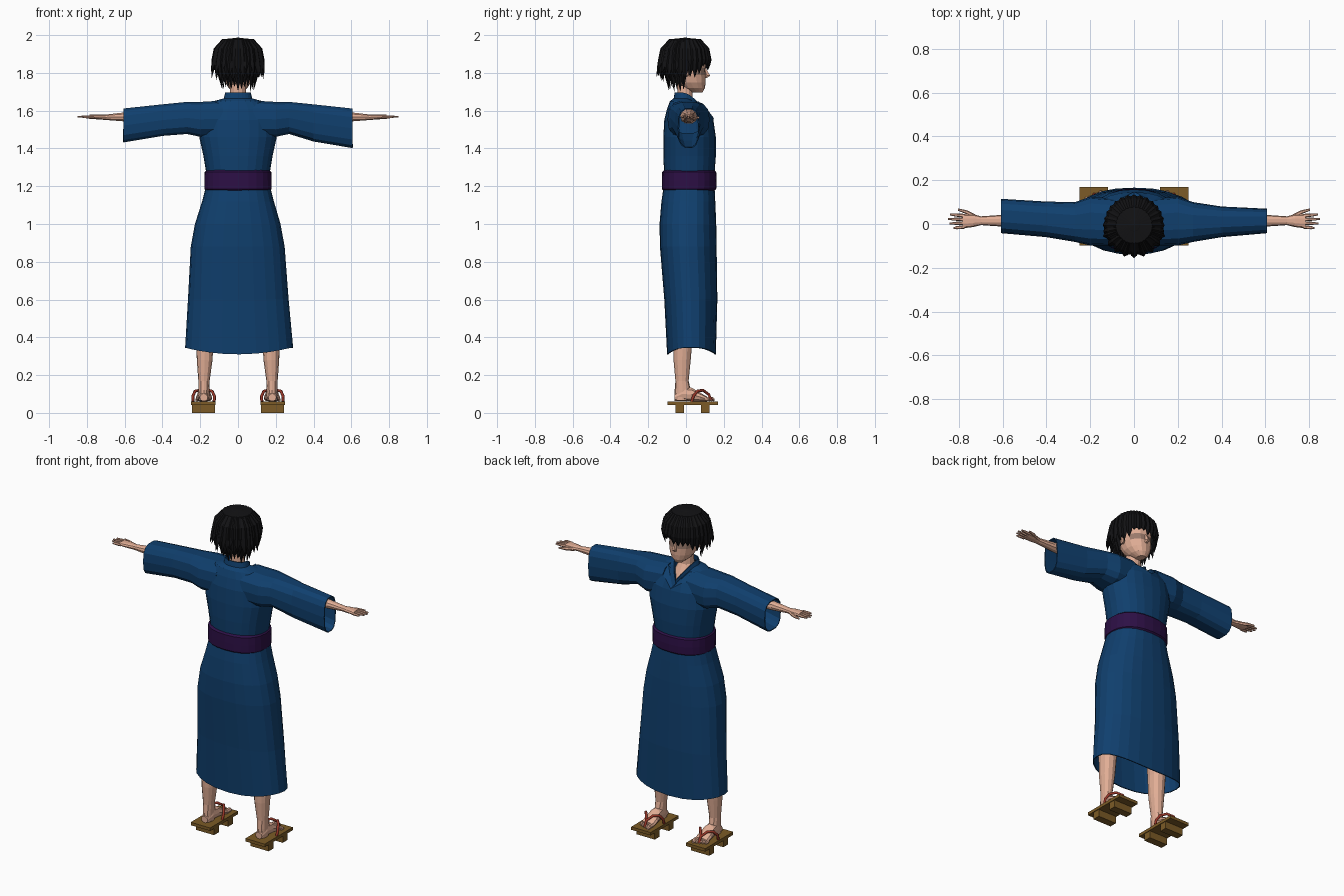
import bpy, bmesh, math, random
from mathutils import Vector

random.seed(4)
if "Cube" in bpy.data.objects:
    bpy.data.objects.remove(bpy.data.objects["Cube"])


def material(name, rgb):
    m = bpy.data.materials.new(name)
    m.use_nodes = True
    m.diffuse_color = (*rgb, 1)
    m.node_tree.nodes["Principled BSDF"].inputs["Base Color"].default_value = (*rgb, 1)
    return m


BLUE = material("indigo_cloth", (0.005, 0.05, 0.155))
PURPLE = material("purple_sash", (0.026, 0.005, 0.06))
SKIN = material("skin", (0.75, 0.42, 0.3))
SHADE = material("eye_brown", (0.33, 0.2, 0.15))
HAIR = material("black_hair", (0.006, 0.006, 0.007))
WOOD = material("sandal_wood", (0.2, 0.105, 0.02))
RED = material("red_strap", (0.3, 0.035, 0.02))


def finish(name, bm, *mats):
    bmesh.ops.recalc_face_normals(bm, faces=bm.faces)
    me = bpy.data.meshes.new(name)
    bm.to_mesh(me)
    bm.free()
    for m in mats:
        me.materials.append(m)
    ob = bpy.data.objects.new(name, me)
    bpy.context.collection.objects.link(ob)
    return ob


def oval(axis, t, u0, u1, v0, v1, n=12, p=0.9):
    """Rounded ring across an axis, filling the range u0..u1 by v0..v1."""
    pts = []
    for i in range(n):
        a = math.tau * i / n
        c, s = math.cos(a), math.sin(a)
        u = (u0 + u1) / 2 + (u1 - u0) / 2 * math.copysign(abs(c) ** p, c)
        v = (v0 + v1) / 2 + (v1 - v0) / 2 * math.copysign(abs(s) ** p, s)
        pts.append(Vector({"x": (t, u, v), "y": (u, t, v), "z": (u, v, t)}[axis]))
    return pts


def skin_rings(bm, rings, caps=True, side=1):
    rows = [[bm.verts.new((p.x * side, p.y, p.z)) for p in r] for r in rings]
    for a, b in zip(rows, rows[1:]):
        for i in range(len(a)):
            j = (i + 1) % len(a)
            bm.faces.new((a[i], a[j], b[j], b[i]))
    if caps:
        bm.faces.new(rows[0])
        bm.faces.new(rows[-1])


def loft(name, rings, mat, caps=True, side=1):
    bm = bmesh.new()
    skin_rings(bm, rings, caps, side)
    return finish(name, bm, mat)


def thicken(ob, t=0.006):
    mod = ob.modifiers.new("cloth", "SOLIDIFY")
    mod.thickness = t


# Skirt of the robe, with the hem a little higher at the sides
rows = [(1.22, -.165, .165, -.115, .15), (1.12, -.19, .19, -.13, .155),
        (1.0, -.228, .225, -.14, .16), (.88, -.25, .247, -.138, .162),
        (.6, -.265, .268, -.115, .166), (.31, -.28, .292, -.1, .158)]
rings = [oval("z", *r, n=24, p=.85) for r in rows]
for p in rings[-1]:
    p.z += 0.035 * min(1, abs(p.x) / .28) ** 2
thicken(loft("robe_skirt", rings, BLUE, False))

# Upper robe, whose front dips into a V at the neck
rows = [(1.25, .165, -.115, .15, 0), (1.36, .183, -.12, .158, 0),
        (1.46, .205, -.12, .158, 0), (1.55, .2, -.115, .145, 0),
        (1.61, .18, -.1, .115, .05), (1.65, .13, -.085, .075, .085),
        (1.665, .075, -.065, .04, .09), (1.695, .068, -.06, .035, .1)]
rings = []
for z, w, back, front, drop in rows:
    ring = oval("z", z, -w, w, back, front, n=24)
    for p in ring:
        if p.y > 0:
            d = drop * max(0, 1 - abs(p.x) / .07)
            p.z -= d
            p.y += d * .65
    rings.append(ring)
thicken(loft("robe_top", rings, BLUE, False))

# Waist sash
rows = [(1.175, .168, -.118, .15), (1.185, .178, -.127, .16), (1.23, .178, -.127, .162),
        (1.275, .177, -.126, .16), (1.285, .165, -.115, .15)]
loft("sash", [oval("z", z, -w, w, b, f, n=24, p=.85) for z, w, b, f in rows], PURPLE)

# Chest and neck
rows = [(1.5, .1, -.06, .115), (1.57, .08, -.06, .098), (1.62, .06, -.05, .068),
        (1.67, .042, -.045, .035), (1.78, .04, -.045, .03)]
loft("neck", [oval("z", z, -w, w, b, f) for z, w, b, f in rows], SKIN)

# Head, with a darker band at eye height on the front
rows = [(1.697, .022, .03, .088), (1.72, .05, -.02, .1), (1.75, .068, -.055, .104),
        (1.79, .077, -.08, .105), (1.825, .08, -.09, .102), (1.88, .082, -.095, .105),
        (1.93, .072, -.08, .085), (1.96, .04, -.045, .05)]
head = loft("head", [oval("z", z, -w, w, b, f, n=16) for z, w, b, f in rows], SKIN)
head.data.materials.append(SHADE)
for f in head.data.polygons:
    if f.center.y > .04 and 1.79 < f.center.z < 1.825:
        f.material_index = 1
loft("nose", [oval("z", 1.825, -.006, .006, .09, .106, 6), oval("z", 1.785, -.011, .011, .09, .13, 6),
              oval("z", 1.772, -.009, .009, .09, .11, 6)], SKIN)

# Hair: a cap and layers of tapering locks
bm = bmesh.new()
bmesh.ops.create_uvsphere(bm, u_segments=24, v_segments=14, radius=1)
for v in bm.verts:
    v.co = Vector((v.co.x * .116, v.co.y * .12 - .005, v.co.z * .112 + 1.875))
low = [f for f in bm.faces
       if f.calc_center_median().z < (1.86 if f.calc_center_median().y > .01 else 1.765)]
bmesh.ops.delete(bm, geom=low, context="FACES")
finish("hair_cap", bm, HAIR)


def lock(bm, angle, r_end, z_end, width, grow=1.0):
    out = Vector((math.sin(angle), math.cos(angle), 0))
    across = Vector((out.y, -out.x, 0))
    path = [(.01, 1.985, .3), (.075, 1.978, .8), (.116 * grow, 1.93, 1),
            (.128 * grow, 1.87, 1), ((.128 * grow + r_end) / 2, (1.87 + z_end) / 2, .75), (r_end, z_end, .05)]
    rings = []
    for r, z, k in path:
        c = out * r + Vector((0, -.005, z))
        w, d = across * width * k, out * .012 * k
        rings.append([c + w, c + d, c - w, c - d])
    skin_rings(bm, rings)


bm = bmesh.new()
for i in range(28):
    deg = -180 + 360 * i / 28
    j = random.uniform(-.015, .015)
    a, off = math.radians(deg), abs(deg)
    if off < 50:
        lock(bm, a, .122, 1.825 + j, .021)
    elif off < 88:
        lock(bm, a, .118, 1.785 + j, .022)
    else:
        lock(bm, a, .13 + j, 1.765 + j, .024)
for i in range(15):
    deg = 95 + 170 * i / 14
    lock(bm, math.radians(deg), .085, 1.71 + random.uniform(-.012, .02), .024, .9)
for i in range(9):
    deg = 110 + 140 * i / 8
    lock(bm, math.radians(deg), .15, 1.8 + random.uniform(-.02, .02), .017, 1.02)
finish("hair_locks", bm, HAIR)


def strap(name, pts):
    cu = bpy.data.curves.new(name, "CURVE")
    cu.dimensions = "3D"
    cu.bevel_depth = .008
    cu.bevel_resolution = 1
    cu.use_fill_caps = True
    sp = cu.splines.new("POLY")
    sp.points.add(len(pts) - 1)
    for q, p in zip(sp.points, pts):
        q.co = (*p, 1)
    cu.materials.append(RED)
    ob = bpy.data.objects.new(name, cu)
    bpy.context.collection.objects.link(ob)


def box(bm, x0, x1, y0, y1, z0, z1):
    skin_rings(bm, [[Vector((x, y, z)) for x, y in ((x0, y0), (x1, y0), (x1, y1), (x0, y1))]
                    for z in (z0, z1)])


for side, label in ((1, "left"), (-1, "right")):
    # Wide sleeve, open at the wrist
    bottom, front = (1.4, .07) if side > 0 else (1.43, .115)
    rows = [(.08, -.1, .115, 1.46, 1.655), (.2, -.098, .125, 1.46, 1.648),
            (.27, -.082, .1, 1.475, 1.648), (.4, -.06, (front + .09) / 2, bottom + .035, 1.635),
            (.607, -.042, front, bottom, 1.613)]
    thicken(loft(label + "_sleeve", [oval("x", *r, n=14, p=.7) for r in rows], BLUE, False, side))

    # Arm and palm
    rows = [(.2, -.03, .06, 1.53, 1.61), (.45, -.018, .048, 1.535, 1.6),
            (.6, -.012, .042, 1.542, 1.592), (.7, -.005, .035, 1.55, 1.58),
            (.735, -.014, .045, 1.553, 1.581), (.785, -.02, .045, 1.558, 1.579)]
    loft(label + "_arm", [oval("x", *r, n=10) for r in rows], SKIN, True, side)

    # Fingers and thumb
    bm = bmesh.new()
    for y, tip in ((-.014, .825), (.004, .843), (.021, .85), (.038, .842)):
        skin_rings(bm, [oval("x", x, y - r + d, y + r + d, 1.568 - r, 1.568 + r, 6)
                        for x, r, d in ((.775, .0085, 0), (.81, .0075, (y - .012) * .1), (tip, .004, (y - .012) * .2))],
                   True, side)
    skin_rings(bm, [oval("x", x, y - r, y + r, 1.563 - r, 1.563 + r, 6)
                    for x, y, r in ((.725, .033, .011), (.765, .054, .009), (.805, .066, .005))], True, side)
    finish(label + "_fingers", bm, SKIN)

    # Ear
    loft(label + "_ear", [oval("x", x, -.012 - r, .012 + r, 1.785 - r, 1.82 + r, 8)
                          for x, r in ((.07, 0), (.09, .006), (.096, 0))], SKIN, True, side)

    # Leg
    rows = [(.95, .03, .17, -.06, .1), (.6, .1, .225, -.065, .07), (.4, .128, .222, -.068, .035),
            (.28, .135, .218, -.066, .025), (.17, .15, .21, -.056, .014), (.12, .152, .21, -.06, .025),
            (.065, .155, .208, -.062, .02)]
    loft(label + "_leg", [oval("z", *r) for r in rows], SKIN, True, side)

    # Foot and toes
    bm = bmesh.new()
    rows = [(-.062, .16, .203, .062, .1), (-.02, .15, .212, .06, .14), (.03, .146, .216, .06, .135),
            (.075, .138, .223, .06, .108), (.112, .138, .224, .06, .086)]
    skin_rings(bm, [oval("y", *r, n=10) for r in rows], True, side)
    for i in range(5):
        r = .0125 if i == 0 else .0085
        x, tip = .152 + i * .0165, .152 - i * .007
        skin_rings(bm, [oval("y", y, x - k * r, x + k * r, .061, .061 + 2 * k * r, 6)
                        for y, k in ((.1, 1), (tip - .012, 1), (tip, .5))], True, side)
    finish(label + "_foot", bm, SKIN)

    # Wooden sandal: plank on two cross teeth
    bm = bmesh.new()
    box(bm, .118, .248, -.098, .17, .043, .061)
    for y in (-.055, .08):
        box(bm, .122, .244, y, y + .045, 0, .044)
    ob = finish(label + "_sandal", bm, WOOD)
    ob.scale.x = side

    # Forked sandal strap
    for s, where in ((-1, "inner"), (1, "outer")):
        strap(f"{label}_{where}_strap",
              [(side * (.182 + s * dx), y, z) for dx, y, z in
               ((0, .135, .065), (0, .12, .098), (.022, .09, .12),
                (.045, .06, .115), (.057, .04, .09), (.056, .03, .06))])
